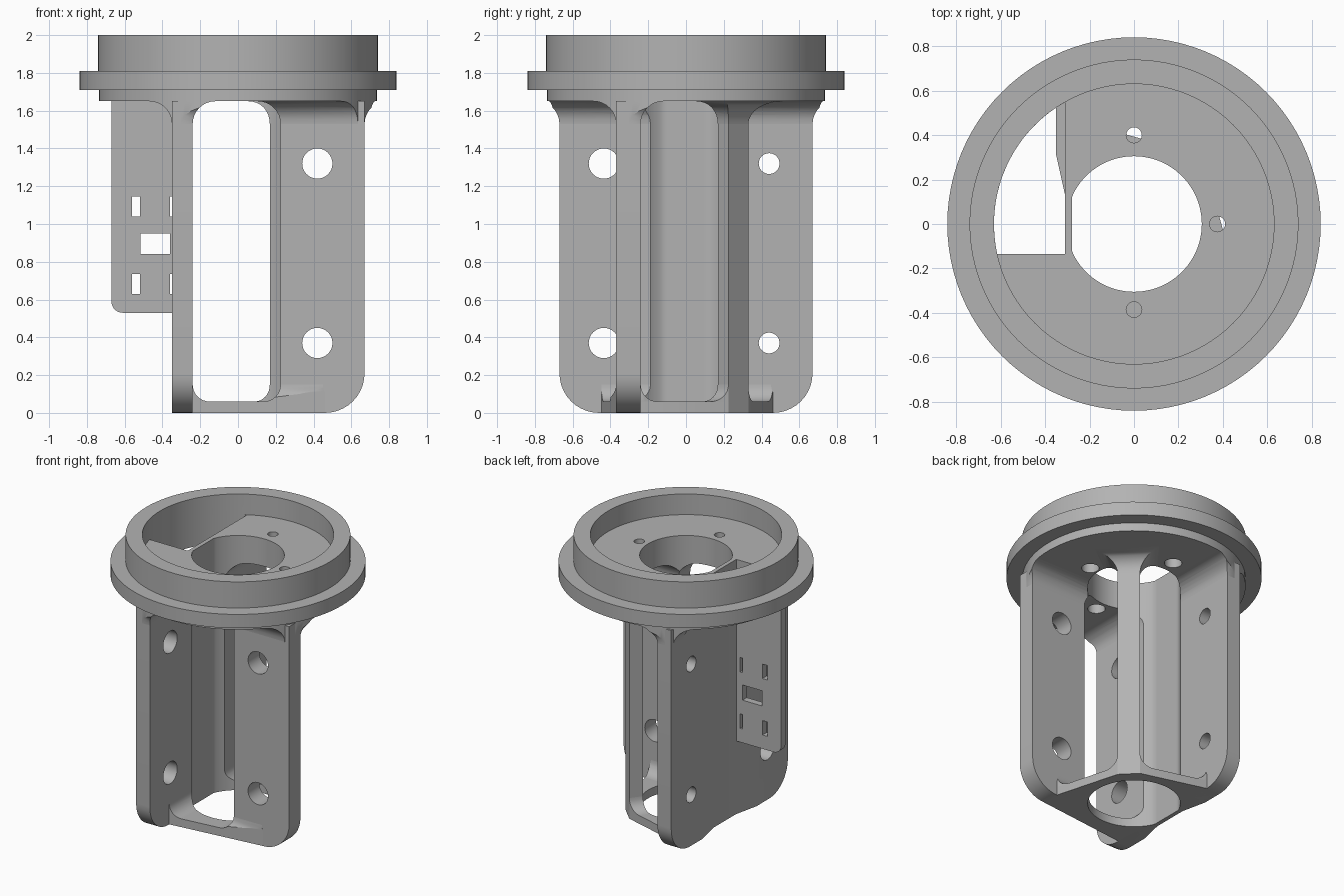
import bpy, bmesh
from math import sin, cos, pi, atan2
from mathutils import Vector

if "Cube" in bpy.data.objects:
    bpy.data.objects.remove(bpy.data.objects["Cube"])

grey = bpy.data.materials.new("plain grey")
grey.use_nodes = True
grey.diffuse_color = (0.45, 0.45, 0.45, 1)
grey.node_tree.nodes["Principled BSDF"].inputs["Base Color"].default_value = (0.45, 0.45, 0.45, 1)

TOP, FLOOR, BASE = 1.65, 1.85, 0.06
cutters = []


def loft(name, rings):
    """Solid through a list of equal-length 3D rings, capped at both ends."""
    bm = bmesh.new()
    loops = [[bm.verts.new(p) for p in ring] for ring in rings]
    n = len(loops[0])
    for a, b in zip(loops, loops[1:]):
        for i in range(n):
            j = (i + 1) % n
            bm.faces.new((a[i], a[j], b[j], b[i]))
    bm.faces.new(loops[0][::-1])
    bm.faces.new(loops[-1])
    bmesh.ops.recalc_face_normals(bm, faces=bm.faces[:])
    mesh = bpy.data.meshes.new(name)
    bm.to_mesh(mesh)
    bm.free()
    mesh.materials.append(grey)
    ob = bpy.data.objects.new(name, mesh)
    bpy.context.scene.collection.objects.link(ob)
    return ob


def prism(name, pts, a, b, axis="z"):
    place = {"x": lambda u, v, w: (w, u, v),
             "y": lambda u, v, w: (u, w, v),
             "z": lambda u, v, w: (u, v, w)}[axis]
    return loft(name, [[place(u, v, w) for u, v in pts] for w in (a, b)])


def cutter(*args):
    ob = prism("cutter", *args)
    ob.hide_render = True
    cutters.append(ob)
    return ob


def circle(x, y, r, n=32):
    return [(x + r * cos(2 * pi * i / n), y + r * sin(2 * pi * i / n)) for i in range(n)]


def rect(x0, x1, y0, y1):
    return [(x0, y0), (x1, y0), (x1, y1), (x0, y1)]


def arc(x, y, r, a, b, n=10):
    return [(x + r * cos(a + (b - a) * i / n), y + r * sin(a + (b - a) * i / n)) for i in range(n + 1)]


def boolean(ob, tools, mode="DIFFERENCE"):
    bpy.context.view_layer.objects.active = ob
    for tool in tools:
        mod = ob.modifiers.new("cut", "BOOLEAN")
        mod.operation, mod.solver, mod.object = mode, "EXACT", tool
        bpy.ops.object.modifier_apply(modifier=mod.name)


def offset(pts, d):
    """Mitred outward offset of a convex counter-clockwise outline."""
    out = []
    for i, p in enumerate(pts):
        p, q, s = Vector(p), Vector(pts[i - 1]), Vector(pts[(i + 1) % len(pts)])
        e, f = (p - q).normalized(), (s - p).normalized()
        m, k = Vector((e.y, -e.x)), Vector((f.y, -f.x))
        out.append(p + (m + k) * d / (1 + m.dot(k)))
    return out


def flare(name, pts, z, up, r, clip, tools):
    """Concave fillet where an upright meets the cup (up=1) or base (up=-1)."""
    rings = []
    for i in range(9):
        t = pi / 2 * i / 8
        rings.append([(p.x, p.y, z + up * r * (sin(t) - 1)) for p in offset(pts, r * (1 - cos(t)))])
    ob = loft(name, rings)
    boolean(ob, [clip], "INTERSECT")
    boolean(ob, tools)
    return ob


# Shared cutters: central bore with a flat, cable opening, hollow behind the side wall
bore = cutter([(max(x, -0.28), y) for x, y in circle(0, 0, 0.305, 96)], -0.2, 1.95)
R = 0.63
rim = arc(0, 0, R, atan2(0.548, -0.31), pi + 0.216, 20)
opening = cutter([(-0.31, -0.135), (-0.31, 0.548)] + rim[1:], TOP - 0.01, 1.849 + 0.03)
rim_low = arc(0, 0, R, atan2(0.527, -0.345), pi + 0.216, 20)
opening_low = cutter([(-0.31, -0.135), (-0.31, 0.13), (-0.345, 0.31)] + rim_low, 1.4, TOP + 0.02)
hollow = cutter([(-0.45, -0.31), (-0.35, -0.31), (-0.31, -0.13),
                 (-0.31, 0.13), (-0.35, 0.31), (-0.45, 0.31)], -0.2, TOP)
under_cup = cutter(circle(0, 0, 0.735, 96), -0.2, TOP)

# Cup with flange
profile = [(0.735, TOP), (0.735, 1.71), (0.84, 1.71), (0.84, 1.81),
           (0.74, 1.81), (0.74, 2.0), (R, 2.0), (R, FLOOR)]
cup = loft("flanged_cup", [[(x, y, z) for x, y in circle(0, 0, r, 96)] for r, z in profile])
screws = []
for x, y in ((0, 0.4), (0.375, 0), (0, -0.385)):
    screws += [cutter(circle(x, y, 0.035), 1.6, 1.95), cutter(circle(x, y, 0.058), 1.6, 1.76)]
boolean(cup, [bore, opening] + screws)

# Base plate
base_outline = [(-0.35, -0.46), (0.46, -0.37), (0.46, -0.24), (0.33, 0.225),
                (0.225, 0.33), (-0.24, 0.46), (-0.35, 0.46)]
base = prism("base_plate", base_outline, 0, BASE)
boolean(base, [bore, hollow])
over_base = cutter(base_outline, BASE, 0.5)

# Side wall, rounded at both lower corners
side_outline = ([(0.67, TOP), (-0.67, TOP)] + arc(-0.46, 0.21, 0.21, pi, 1.5 * pi)
                + arc(0.46, 0.21, 0.21, 1.5 * pi, 2 * pi))
side = prism("side_wall", side_outline, -0.35, -0.24, "x")
side_holes = [cutter(circle(y, z, r), -0.6, 0, "x")
              for y, r in ((-0.435, 0.08), (0.44, 0.055)) for z in (0.37, 1.32)]
boolean(side, [hollow, bore] + side_holes)

# Front wall, rounded at its outer lower corner
front_outline = [(0.67, TOP), (0.225, TOP), (0.225, 0)] + arc(0.46, 0.21, 0.21, 1.5 * pi, 2 * pi)
front = prism("front_wall", front_outline, -0.37, -0.24, "y")
boolean(front, [bore] + [cutter(circle(0.42, z, 0.08), -0.6, 0, "y") for z in (0.37, 1.32)])

# Corner column with a chamfered outer face
column_outline = [(0.15, 0.23), (0.23, 0.15), (0.33, 0.225), (0.225, 0.33)]
column = prism("corner_column", column_outline, 0, TOP)
boolean(column, [bore])

# Fillets at both ends of the uprights
fillets = []
for part, outline in (("side_wall", rect(-0.35, -0.24, -0.67, 0.67)),
                      ("front_wall", rect(0.225, 0.67, -0.37, -0.24)),
                      ("column", column_outline)):
    fillets.append(flare(part + "_top_fillet", outline, TOP, 1, 0.12, under_cup,
                         [bore, opening_low, hollow]))
    short = [(max(-0.45, min(0.45, x)), max(-0.45, min(0.45, y))) for x, y in outline]
    fillets.append(flare(part + "_base_fillet", short, BASE, -1, 0.09, over_base, [bore, hollow]))

# Connector plate with slots
tab_outline = ([(-0.3, TOP), (-0.67, TOP)] + arc(-0.61, 0.59, 0.06, pi, 1.5 * pi) + [(-0.3, 0.53)])
tab = prism("connector_plate", tab_outline, -0.185, -0.135, "y")
slots = [rect(-0.515, -0.36, 0.84, 0.95)]
for z in (0.63, 1.04):
    slots += [rect(-0.56, -0.52, z, z + 0.105), rect(-0.36, -0.34, z, z + 0.105)]
boolean(tab, [cutter(s, -0.3, 0, "y") for s in slots])

for ob in cutters:
    bpy.data.objects.remove(ob)

# Smooth round surfaces, sharp edges kept
bpy.ops.object.select_all(action="DESELECT")
for ob in [cup, base, side, front, column, tab] + fillets:
    ob.select_set(True)
bpy.context.view_layer.objects.active = cup
bpy.ops.object.shade_smooth_by_angle(angle=0.5)
